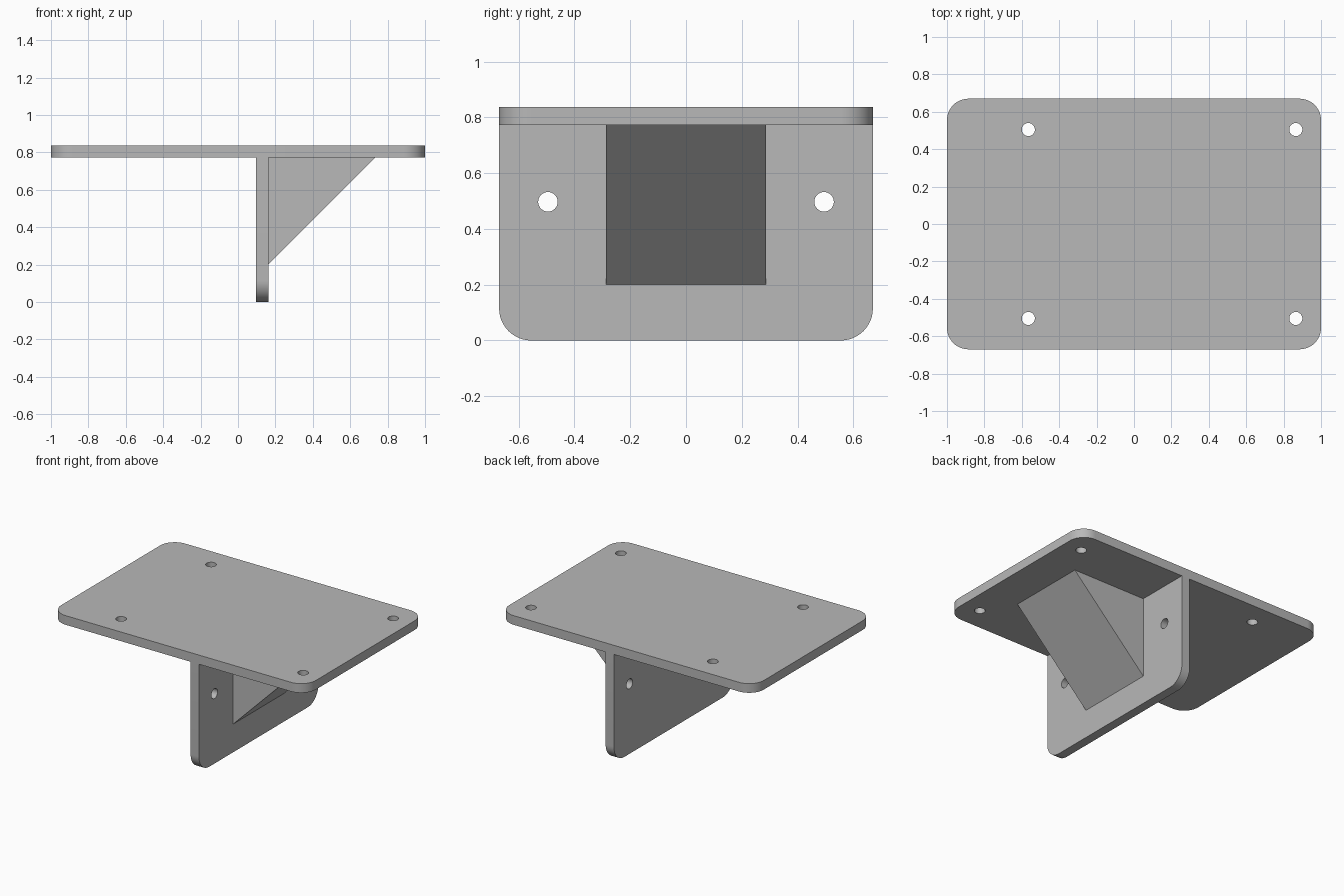
import bpy
import bmesh
from math import cos, sin, pi, radians
from mathutils import Matrix

cube = bpy.data.objects.get("Cube")
if cube:
    bpy.data.objects.remove(cube, do_unlink=True)

grey = bpy.data.materials.new("mid_grey")
grey.use_nodes = True
grey.diffuse_color = (0.48, 0.48, 0.48, 1)
grey.node_tree.nodes["Principled BSDF"].inputs["Base Color"].default_value = grey.diffuse_color

# Overall sizes
HALF_LENGTH, HALF_WIDTH, HEIGHT = 1.0, 0.67, 0.837
THICK = 0.065
UNDERSIDE = HEIGHT - THICK
WALL_X = 0.097
WALL_FACE = WALL_X + THICK
CORNER, HOLE = 0.115, 0.035
BRACE = 0.572


def rounded_rect(x0, y0, x1, y1, radius, round_top=True, steps=12):
    """Counter-clockwise outline; the upper corners may stay square."""
    corners = [(x1, y1, -1, -1), (x0, y1, 1, -1), (x0, y0, 1, 1), (x1, y0, -1, 1)]
    points = []
    for i, (x, y, sx, sy) in enumerate(corners):
        if i < 2 and not round_top:
            points.append((x, y))
            continue
        for k in range(steps + 1):
            a = (i + k / steps) * pi / 2
            points.append((x + radius * (sx + cos(a)), y + radius * (sy + sin(a))))
    return points


def circle(x, y, radius, steps=32):
    return [(x + radius * cos(2 * pi * k / steps), y + radius * sin(2 * pi * k / steps))
            for k in range(steps)]


def extrude_part(name, loops, thickness, matrix):
    """Fill nested outlines (inner ones become holes) and extrude them."""
    curve = bpy.data.curves.new(name + "_outline", "CURVE")
    curve.dimensions = "2D"
    curve.fill_mode = "BOTH"
    curve.extrude = thickness / 2
    for loop in loops:
        spline = curve.splines.new("POLY")
        spline.points.add(len(loop) - 1)
        for point, (x, y) in zip(spline.points, loop):
            point.co = (x, y, 0, 1)
        spline.use_cyclic_u = True
    helper = bpy.data.objects.new(name + "_helper", curve)
    bpy.context.collection.objects.link(helper)
    graph = bpy.context.evaluated_depsgraph_get()
    mesh = bpy.data.meshes.new_from_object(helper.evaluated_get(graph))
    bpy.data.objects.remove(helper, do_unlink=True)

    bm = bmesh.new()
    bm.from_mesh(mesh)
    bmesh.ops.remove_doubles(bm, verts=bm.verts, dist=0.0001)
    bm.transform(matrix)
    bmesh.ops.recalc_face_normals(bm, faces=bm.faces)
    bm.to_mesh(mesh)
    bm.free()
    mesh.name = name
    mesh.materials.clear()
    mesh.materials.append(grey)
    part = bpy.data.objects.new(name, mesh)
    bpy.context.collection.objects.link(part)
    bpy.ops.object.select_all(action="DESELECT")
    part.select_set(True)
    bpy.context.view_layer.objects.active = part
    bpy.ops.object.shade_smooth_by_angle(angle=radians(30))
    return part


# Top plate with four screw holes
plate = [rounded_rect(-HALF_LENGTH, -HALF_WIDTH, HALF_LENGTH, HALF_WIDTH, CORNER)]
plate += [circle(x, y, HOLE) for x in (-0.565, 0.865) for y in (-0.505, 0.505)]
extrude_part("top_plate", plate, THICK,
             Matrix.Translation((0, 0, HEIGHT - THICK / 2)))

# Upright plate, rounded at the bottom, with two screw holes
upright = [rounded_rect(-HALF_WIDTH, 0, HALF_WIDTH, UNDERSIDE, CORNER, round_top=False)]
upright += [circle(y, 0.497, HOLE) for y in (-0.495, 0.495)]
to_side = Matrix(((0, 0, 1, 0), (1, 0, 0, 0), (0, 1, 0, 0), (0, 0, 0, 1)))
extrude_part("upright_plate", upright, THICK,
             Matrix.Translation((WALL_X + THICK / 2, 0, 0)) @ to_side)

# Solid triangular brace under the plate
brace = [(WALL_FACE, UNDERSIDE - BRACE), (WALL_FACE + BRACE, UNDERSIDE), (WALL_FACE, UNDERSIDE)]
extrude_part("brace_wedge", [brace], BRACE, Matrix.Rotation(pi / 2, 4, "X"))
